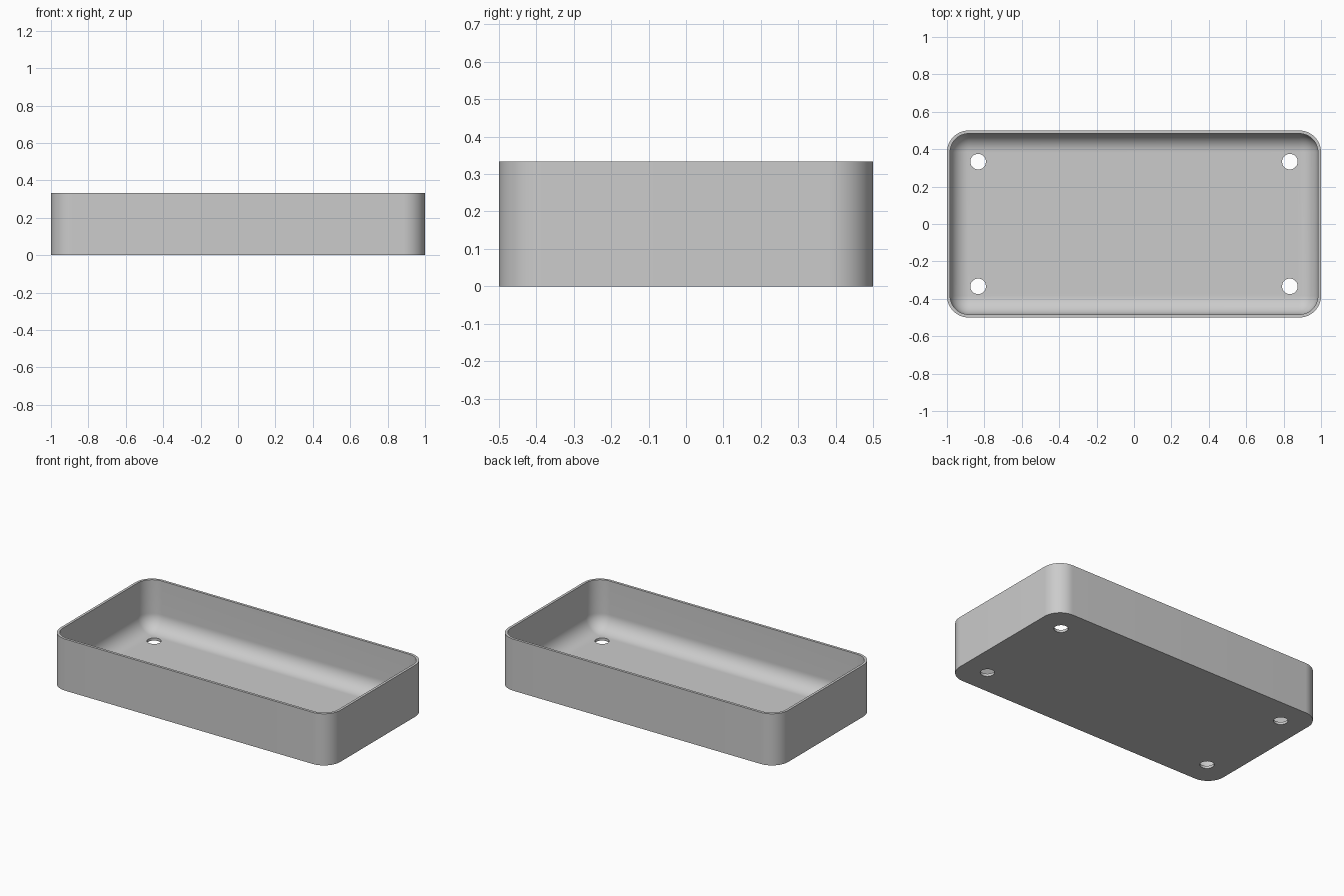
import bpy, bmesh, math

if "Cube" in bpy.data.objects:
    bpy.data.objects.remove(bpy.data.objects["Cube"], do_unlink=True)

LENGTH, WIDTH, HEIGHT = 2.0, 1.0, 1 / 3
WALL, CORNER = 1 / 60, 7 / 60
FILLET = CORNER - WALL
STEPS = 16

grey = bpy.data.materials.new("plain grey")
grey.use_nodes = True
colour = (0.6, 0.6, 0.6, 1)
grey.diffuse_color = colour
grey.node_tree.nodes["Principled BSDF"].inputs["Base Color"].default_value = colour


def rounded_ring(bm, inset, z):
    """Rounded rectangle of vertices, shrunk inward by the inset."""
    radius = CORNER - inset
    cx, cy = LENGTH / 2 - CORNER, WIDTH / 2 - CORNER
    verts = []
    for corner, (sx, sy) in enumerate(((1, 1), (-1, 1), (-1, -1), (1, -1))):
        for i in range(STEPS + 1):
            a = (corner + i / STEPS) * math.pi / 2
            verts.append(bm.verts.new((sx * cx + radius * math.cos(a),
                                       sy * cy + radius * math.sin(a), z)))
    return verts


# Tray shell: outer wall, rim, inner wall and rounded inner floor edge
bm = bmesh.new()
levels = [(0, 0), (0, HEIGHT), (WALL, HEIGHT)]
for i in range(STEPS + 1):
    a = i / STEPS * math.pi / 2
    levels.append((WALL + FILLET * (1 - math.cos(a)),
                   WALL + FILLET * (1 - math.sin(a))))
rings = [rounded_ring(bm, inset, z) for inset, z in levels]
for low, high in zip(rings, rings[1:]):
    for i in range(len(low)):
        j = (i + 1) % len(low)
        bm.faces.new((low[i], low[j], high[j], high[i]))
bm.faces.new(rings[0][::-1])
bm.faces.new(rings[-1])
bmesh.ops.remove_doubles(bm, verts=bm.verts, dist=1e-5)
bmesh.ops.recalc_face_normals(bm, faces=bm.faces)
mesh = bpy.data.meshes.new("tray")
bm.to_mesh(mesh)
bm.free()
mesh.materials.append(grey)
tray = bpy.data.objects.new("tray", mesh)
bpy.context.collection.objects.link(tray)

# Four drain holes through the floor
bm = bmesh.new()
for sx in (-1, 1):
    for sy in (-1, 1):
        made = bmesh.ops.create_cone(bm, cap_ends=True, segments=48,
                                     radius1=1 / 24, radius2=1 / 24, depth=0.1)
        bmesh.ops.translate(bm, verts=made["verts"], vec=(sx * 5 / 6, sy / 3, 0))
mesh = bpy.data.meshes.new("hole_cutter")
bm.to_mesh(mesh)
bm.free()
mesh.materials.append(grey)
cutter = bpy.data.objects.new("hole_cutter", mesh)
cutter.hide_render = True
bpy.context.collection.objects.link(cutter)

holes = tray.modifiers.new("drain holes", 'BOOLEAN')
holes.operation = 'DIFFERENCE'
holes.solver = 'EXACT'
holes.object = cutter

bpy.ops.object.select_all(action='DESELECT')
tray.select_set(True)
bpy.context.view_layer.objects.active = tray
bpy.ops.object.modifier_apply(modifier=holes.name)
bpy.data.objects.remove(cutter, do_unlink=True)
bpy.ops.object.shade_smooth_by_angle(angle=math.radians(30))
